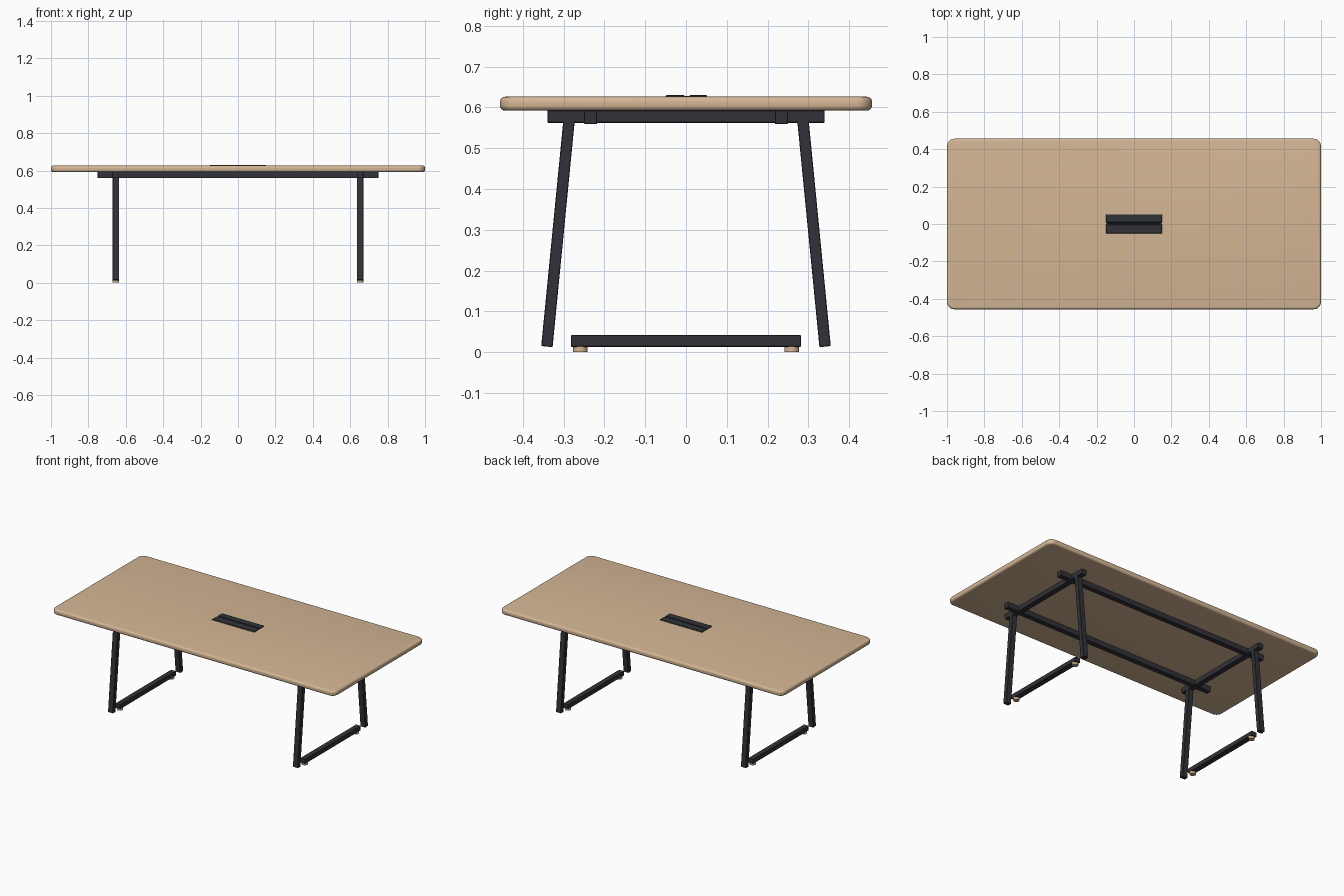
import bpy, bmesh, math
from mathutils import Vector

if "Cube" in bpy.data.objects:
    bpy.data.objects.remove(bpy.data.objects["Cube"])


def material(name, rgb):
    m = bpy.data.materials.new(name)
    m.diffuse_color = (*rgb, 1)
    m.use_nodes = True
    m.node_tree.nodes["Principled BSDF"].inputs["Base Color"].default_value = m.diffuse_color
    return m


WOOD = material("light_wood", (0.66, 0.47, 0.30))
METAL = material("dark_metal", (0.032, 0.031, 0.040))
FLAP = material("slate_flap", (0.028, 0.034, 0.040))
GAP = material("black_gap", (0.008, 0.008, 0.010))


def finish(name, bm, mat):
    bmesh.ops.recalc_face_normals(bm, faces=bm.faces[:])
    me = bpy.data.meshes.new(name)
    bm.to_mesh(me)
    bm.free()
    me.materials.append(mat)
    ob = bpy.data.objects.new(name, me)
    bpy.context.collection.objects.link(ob)
    return ob


def smooth(ob):
    bpy.ops.object.select_all(action='DESELECT')
    ob.select_set(True)
    bpy.context.view_layer.objects.active = ob
    bpy.ops.object.shade_smooth_by_angle(angle=math.radians(40))


def box(name, lo, hi, mat, bevel=0.0015):
    lo, hi = Vector(lo), Vector(hi)
    bm = bmesh.new()
    bmesh.ops.create_cube(bm, size=1)
    for v in bm.verts:
        v.co = Vector(a * b for a, b in zip(v.co, hi - lo)) + (lo + hi) / 2
    if bevel:
        bmesh.ops.bevel(bm, geom=bm.edges[:], offset=bevel, segments=1, affect='EDGES')
    return finish(name, bm, mat)


# Table top: rounded corners, then rounded rim
bm = bmesh.new()
bmesh.ops.create_cube(bm, size=1)
for v in bm.verts:
    v.co = Vector((v.co.x * 2, v.co.y * 0.912, 0.609 + v.co.z * 0.034))
upright = [e for e in bm.edges if abs(e.verts[0].co.z - e.verts[1].co.z) > 0.01]
bmesh.ops.bevel(bm, geom=upright, offset=0.04, segments=8, profile=0.5, affect='EDGES')
rim = [e for e in bm.edges if abs(e.verts[0].co.z - e.verts[1].co.z) < 0.001]
bmesh.ops.bevel(bm, geom=rim, offset=0.012, segments=4, profile=0.5, affect='EDGES')
smooth(finish("table_top", bm, WOOD))

# Cable box: slim base, two lids with a gap between
box("cable_box_base", (-0.148, -0.049, 0.615), (0.148, 0.049, 0.6275), GAP, 0)
box("cable_box_front_lid", (-0.15, -0.05, 0.62), (0.15, -0.003, 0.630), METAL, 0.002)
box("cable_box_back_lid", (-0.15, 0.008, 0.62), (0.15, 0.052, 0.630), FLAP, 0.002)

# Long rails under the top
for s, side in ((-1, "front"), (1, "back")):
    y = s * 0.234
    box(f"{side}_rail", (-0.75, y - 0.016, 0.559), (0.75, y + 0.016, 0.593), METAL)

# End frames
for sx, end in ((-1, "left"), (1, "right")):
    x = sx * 0.653
    w = 0.0175
    box(f"{end}_upper_bar", (x - w, -0.34, 0.562), (x + w, 0.34, 0.593), METAL)
    box(f"{end}_lower_bar", (x - w, -0.282, 0.013), (x + w, 0.282, 0.042), METAL)
    for sy, side in ((-1, "front"), (1, "back")):
        # Leaning leg
        a, b = Vector((x, sy * 0.341, 0.0135)), Vector((x, sy * 0.286, 0.575))
        d = b - a
        leg = box(f"{end}_{side}_leg", (-w, -0.014, 0), (w, 0.014, d.length), METAL)
        leg.location = a
        leg.rotation_euler.x = math.atan2(-d.y, d.z)
        # Levelling foot
        bm = bmesh.new()
        bmesh.ops.create_cone(bm, cap_ends=True, segments=24, radius1=0.018,
                              radius2=0.018, depth=0.014)
        bmesh.ops.translate(bm, verts=bm.verts[:], vec=(x, sy * 0.259, 0.007))
        smooth(finish(f"{end}_{side}_foot", bm, WOOD))
